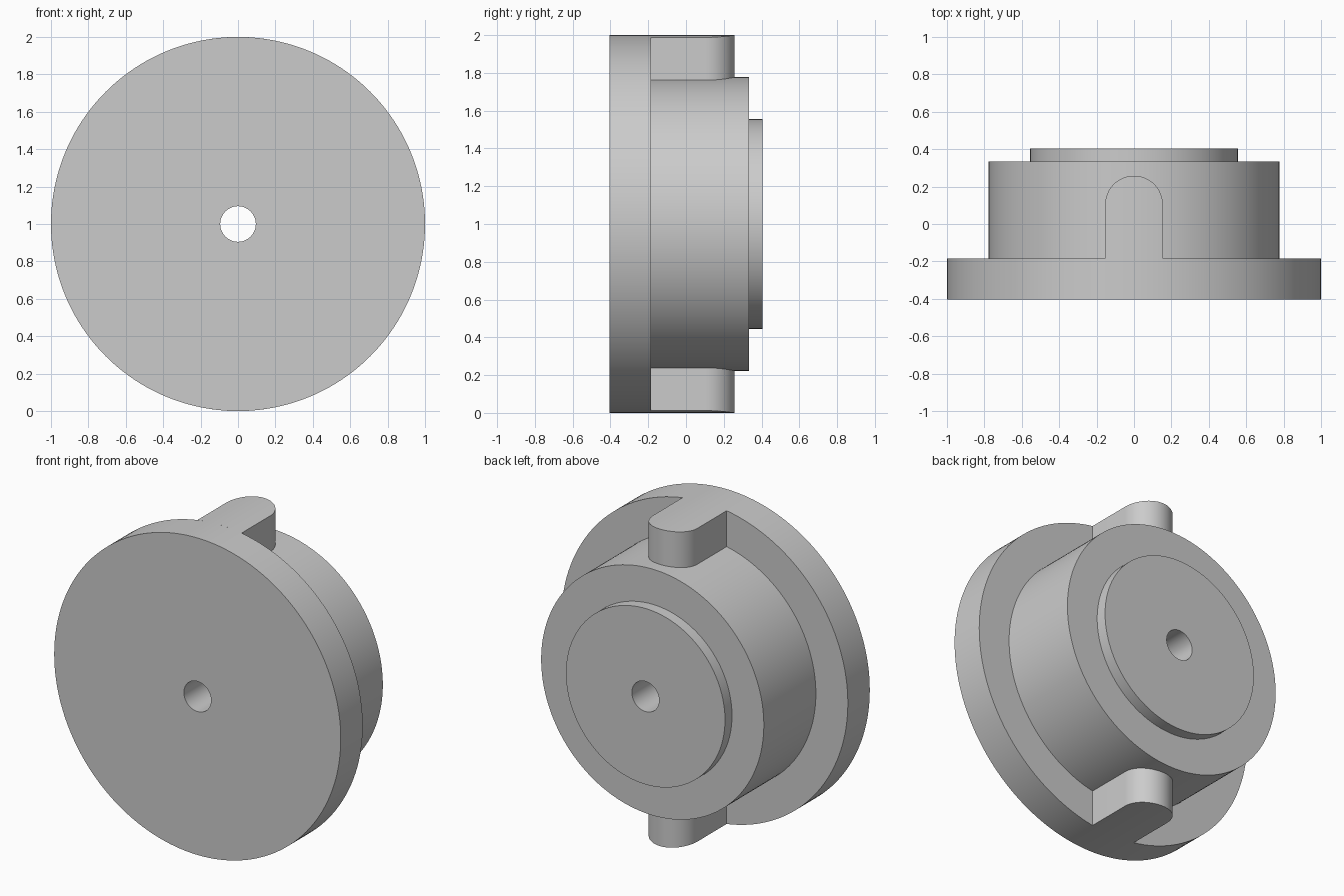
import bpy, bmesh, math

cube = bpy.data.objects.get("Cube")
if cube:
    bpy.data.objects.remove(cube, do_unlink=True)

# Material
grey = bpy.data.materials.new("plain_grey")
grey.use_nodes = True
COLOUR = (0.6, 0.6, 0.6, 1)
grey.diffuse_color = COLOUR
grey.node_tree.nodes["Principled BSDF"].inputs["Base Color"].default_value = COLOUR

CENTRE = 1.0
FLANGE_R, HUB_R, BOSS_R, BORE_R = 1.0, 0.777, 0.555, 0.095
FRONT, FLANGE_Y, HUB_Y, BACK = -0.404, -0.185, 0.334, 0.404
SEGMENTS = 160


def finish(bm, name):
    """Turn a bmesh into a smooth object with sharp edges."""
    bmesh.ops.recalc_face_normals(bm, faces=bm.faces)
    mesh = bpy.data.meshes.new(name)
    bm.to_mesh(mesh)
    bm.free()
    mesh.materials.append(grey)
    obj = bpy.data.objects.new(name, mesh)
    bpy.context.collection.objects.link(obj)
    bpy.ops.object.select_all(action='DESELECT')
    obj.select_set(True)
    bpy.context.view_layer.objects.active = obj
    bpy.ops.object.shade_smooth_by_angle(angle=math.radians(30))
    return obj


def bridge(bm, rings, closed):
    """Join neighbouring rings of vertices with quads."""
    n = len(rings[0])
    for i in range(len(rings) if closed else len(rings) - 1):
        a, b = rings[i], rings[(i + 1) % len(rings)]
        for j in range(n):
            k = (j + 1) % n
            bm.faces.new((a[j], a[k], b[k], b[j]))


# Stepped body with a through bore, turned about the y axis
profile = [(BORE_R, FRONT), (FLANGE_R, FRONT), (FLANGE_R, FLANGE_Y),
           (HUB_R, FLANGE_Y), (HUB_R, HUB_Y), (BOSS_R, HUB_Y),
           (BOSS_R, BACK), (BORE_R, BACK)]
bm = bmesh.new()
rings = []
for i in range(SEGMENTS):
    a = 2 * math.pi * i / SEGMENTS
    rings.append([bm.verts.new((r * math.sin(a), y, CENTRE + r * math.cos(a)))
                  for r, y in profile])
bridge(bm, rings, closed=True)
finish(bm, "stepped_body")

# Round-ended keys, flush with the rim and seated on the hub
KEY_W, KEY_END, STEPS = 0.154, 0.258, 32


def make_key(name, side):
    bm = bmesh.new()
    columns = []
    for i in range(STEPS + 1):
        t = math.pi * i / STEPS
        x = -KEY_W * math.cos(t)
        end = KEY_END - KEY_W + KEY_W * math.sin(t)
        outer = math.sqrt(FLANGE_R ** 2 - x * x)
        inner = math.sqrt(HUB_R ** 2 - x * x) - 0.01
        columns.append([bm.verts.new((x, y, CENTRE + side * z)) for y, z in
                        ((FLANGE_Y, outer), (end, outer), (end, inner), (FLANGE_Y, inner))])
    bridge(bm, columns, closed=False)
    bm.faces.new(columns[0])
    bm.faces.new(columns[-1])
    finish(bm, name)


make_key("top_key", 1)
make_key("bottom_key", -1)
